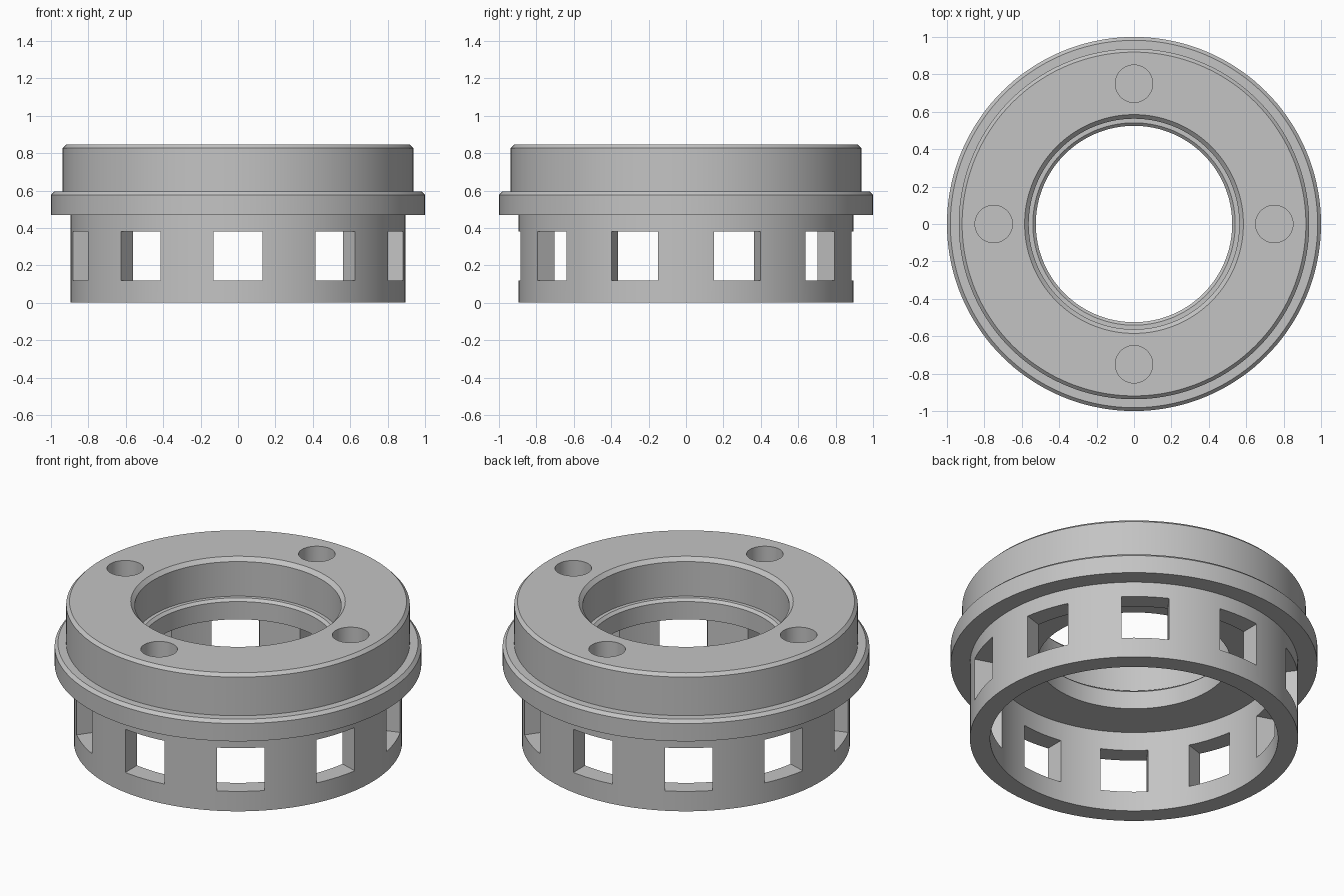
import bpy, bmesh
from math import radians, tau
from mathutils import Matrix, Vector

cube = bpy.data.objects.get("Cube")
if cube:
    bpy.data.objects.remove(cube)

grey = bpy.data.materials.new("neutral_grey")
grey.use_nodes = True
colour = (0.55, 0.55, 0.55, 1)
grey.diffuse_color = colour
grey.node_tree.nodes["Principled BSDF"].inputs["Base Color"].default_value = colour

HEIGHT = 0.845


def make_object(name, bm):
    bmesh.ops.recalc_face_normals(bm, faces=bm.faces)
    mesh = bpy.data.meshes.new(name)
    bm.to_mesh(mesh)
    bm.free()
    mesh.materials.append(grey)
    obj = bpy.data.objects.new(name, mesh)
    bpy.context.collection.objects.link(obj)
    return obj


def lathe(name, profile, steps=144):
    """Turn a closed (radius, height) outline around the z axis."""
    bm = bmesh.new()
    verts = [bm.verts.new((r, 0, z)) for r, z in profile]
    edges = [bm.edges.new((a, b)) for a, b in zip(verts, verts[1:] + verts[:1])]
    bmesh.ops.spin(bm, geom=verts + edges, cent=(0, 0, 0), axis=(0, 0, 1),
                   angle=tau, steps=steps, use_merge=False)
    bmesh.ops.remove_doubles(bm, verts=bm.verts, dist=1e-4)
    return make_object(name, bm)


# Collar: slotted skirt, chamfered flange, upper drum and stepped bore
collar = lathe("flanged_collar", [
    (0.785, 0), (0.895, 0), (0.895, 0.47),
    (1.0, 0.47), (1.0, 0.577), (0.982, 0.595),
    (0.937, 0.595), (0.937, 0.827), (0.919, HEIGHT),
    (0.585, HEIGHT), (0.563, 0.823), (0.563, 0.615),
    (0.541, 0.615), (0.525, 0.60), (0.525, 0.493), (0.785, 0.493),
])

# Ten square windows through the skirt
bm = bmesh.new()
for i in range(10):
    place = (Matrix.Rotation(radians(36 * i), 4, "Z")
             @ Matrix.Translation((0, -0.84, 0.25))
             @ Matrix.Diagonal((0.26, 0.3, 0.26, 1)))
    bmesh.ops.create_cube(bm, size=1, matrix=place)
windows = make_object("window_cutter", bm)

# Four blind holes in the top face
bm = bmesh.new()
depth = 0.22
for i in range(4):
    spot = Matrix.Rotation(radians(90 * i), 4, "Z") @ Vector((0.75, 0, HEIGHT))
    bmesh.ops.create_cone(bm, cap_ends=True, segments=48, radius1=0.1, radius2=0.1,
                          depth=2 * depth, matrix=Matrix.Translation(spot))
holes = make_object("hole_cutter", bm)

# Cut the openings and bake the result
for cutter in (windows, holes):
    mod = collar.modifiers.new(cutter.name, "BOOLEAN")
    mod.operation = "DIFFERENCE"
    mod.solver = "EXACT"
    mod.object = cutter
    cutter.hide_render = True
graph = bpy.context.evaluated_depsgraph_get()
baked = bpy.data.meshes.new_from_object(collar.evaluated_get(graph))
collar.modifiers.clear()
collar.data = baked
for cutter in (windows, holes):
    bpy.data.objects.remove(cutter)

# Smooth round walls, crisp rims
bpy.ops.object.select_all(action="DESELECT")
collar.select_set(True)
bpy.context.view_layer.objects.active = collar
bpy.ops.object.shade_smooth_by_angle(angle=radians(25))
